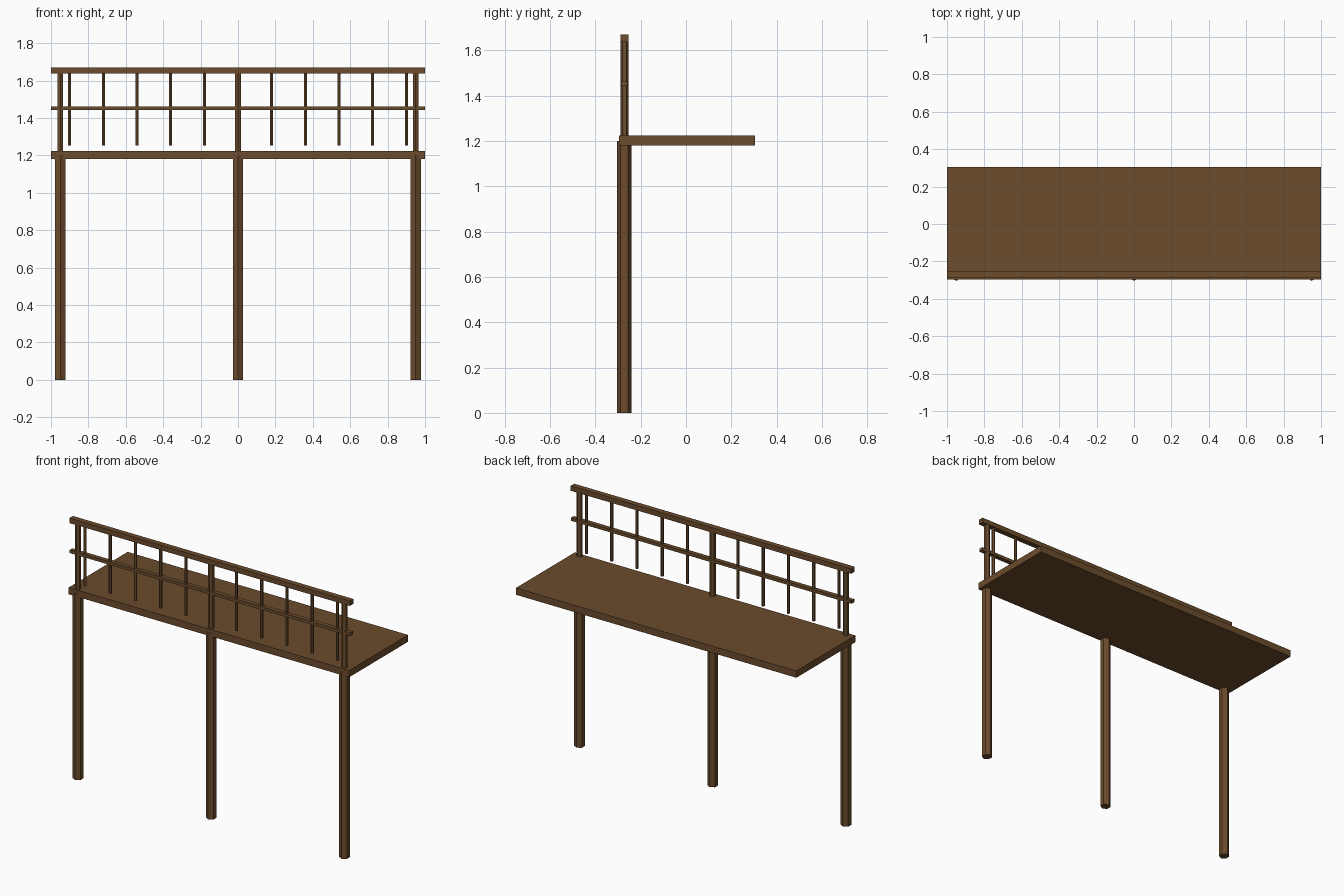
import bpy
import math

if "Cube" in bpy.data.objects:
    bpy.data.objects.remove(bpy.data.objects["Cube"], do_unlink=True)

# Single timber colour
wood = bpy.data.materials.new("brown_wood")
wood.use_nodes = True
colour = (0.147, 0.072, 0.026, 1)
wood.diffuse_color = colour
wood.node_tree.nodes["Principled BSDF"].inputs["Base Color"].default_value = colour

RAIL_Y = -0.272  # line shared by posts, rails and balusters


def finish(name):
    obj = bpy.context.object
    obj.name = name
    obj.data.materials.append(wood)


def beam(name, y0, y1, z0, z1):
    """Full-length box running along x."""
    bpy.ops.mesh.primitive_cube_add(size=1, location=(0, (y0 + y1) / 2, (z0 + z1) / 2))
    bpy.context.object.scale = (2, y1 - y0, z1 - z0)
    bpy.ops.object.transform_apply(location=False, rotation=False, scale=True)
    finish(name)


def pole(name, x, radius, z0, z1):
    """Upright six-sided pole with an edge facing the front."""
    bpy.ops.mesh.primitive_cylinder_add(
        vertices=6, radius=radius, depth=z1 - z0, location=(x, RAIL_Y, (z0 + z1) / 2))
    finish(name)


# Deck and rails
beam("deck", -0.296, 0.304, 1.18, 1.224)
beam("top_rail", RAIL_Y - 0.018, RAIL_Y + 0.018, 1.637, 1.669)
beam("middle_rail", RAIL_Y - 0.014, RAIL_Y + 0.014, 1.442, 1.462)

# Legs below the deck with railing posts above them
for side, x in (("right", -0.95), ("middle", 0), ("left", 0.95)):
    pole(side + "_leg", x, 0.032, 0, 1.2)
    pole(side + "_post", x, 0.018, 1.2, 1.65)

# Thin balusters hanging from the top rail
for side, sign in (("right", -1), ("left", 1)):
    for i in range(1, 6):
        pole(f"{side}_baluster_{i}", sign * 0.18 * i, 0.0095, 1.253, 1.645)
